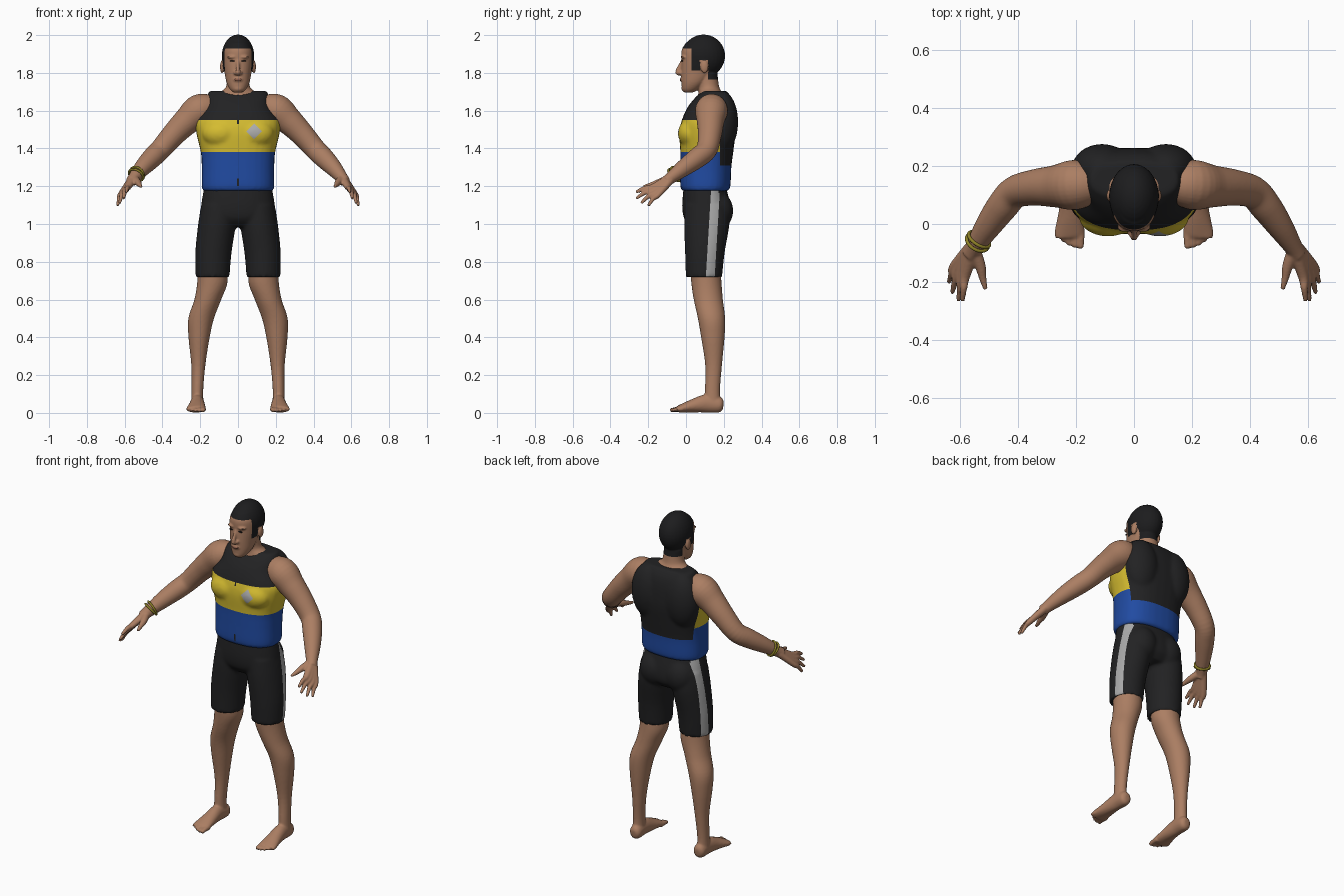
import bpy, bmesh, math
from mathutils import Vector, Matrix

cube = bpy.data.objects.get("Cube")
if cube:
    bpy.data.objects.remove(cube, do_unlink=True)


def material(name, r, g, b):
    m = bpy.data.materials.new(name)
    m.use_nodes = True
    m.diffuse_color = (r, g, b, 1)
    m.node_tree.nodes["Principled BSDF"].inputs["Base Color"].default_value = (r, g, b, 1)
    return m


SKIN = material("skin", .41, .21, .125)
LIPS = material("lips", .26, .11, .07)
HAIR = material("hair black", .012, .012, .013)
BLACK = material("fabric black", .016, .016, .017)
YELLOW = material("vest yellow", .66, .5, .03)
BLUE = material("vest blue", .015, .07, .36)
GREY = material("silver grey", .4, .4, .4)
OLIVE = material("bracelet olive", .27, .22, .02)


def smooth_path(points, steps=5):
    """Catmull-Rom interpolation of rows of any length."""
    rows, last = [], len(points) - 1
    for i in range(last):
        a, b, c, d = (points[max(0, min(last, i + k))] for k in (-1, 0, 1, 2))
        for j in range(steps):
            t = j / steps
            rows.append([q + .5 * t * (r - p + t * (2 * p - 5 * q + 4 * r - s + t * (3 * (q - r) + s - p)))
                         for p, q, r, s in zip(a, b, c, d)])
    return rows + [list(points[-1])]


def tube(bm, points, side=1, flat=False, power=1.0, sides=32):
    """Loft rows of (x, y, z, radius, radius); flat keeps rings level."""
    rows = smooth_path(points)
    centres = [Vector((r[0] * side, r[1], r[2])) for r in rows]
    rings = []
    for i, row in enumerate(rows):
        across, up = Vector((1, 0, 0)), Vector((0, 1, 0))
        if not flat:
            along = centres[min(i + 1, len(rows) - 1)] - centres[max(i - 1, 0)]
            across = along.cross(Vector((0, 0, 1))).normalized()
            up = across.cross(along).normalized()
        ring = []
        for k in range(sides):
            angle = math.tau * k / sides
            c, s = math.cos(angle), math.sin(angle)
            c, s = math.copysign(abs(c) ** power, c), math.copysign(abs(s) ** power, s)
            ring.append(bm.verts.new(centres[i] + across * c * row[3] + up * s * row[4]))
        rings.append(ring)
    for low, high in zip(rings, rings[1:]):
        for k in range(sides):
            n = (k + 1) % sides
            bm.faces.new((low[k], low[n], high[n], high[k]))
    bm.faces.new(rings[0])
    bm.faces.new(rings[-1])


def slab(rows):
    """Turn (z, half width, front y, back y) into loft rows."""
    return [(0, (f + b) / 2, z, w, (b - f) / 2) for z, w, f, b in rows]


def ball(bm, centre, size):
    bmesh.ops.create_uvsphere(bm, u_segments=28, v_segments=18, radius=1,
                              matrix=Matrix.Translation(centre) @ Matrix.Diagonal((*size, 1)))


def finish(name, bm, mats, voxel=None, relax=3):
    """Make the object; with a voxel size its parts melt into one skin."""
    bmesh.ops.recalc_face_normals(bm, faces=bm.faces)
    mesh = bpy.data.meshes.new(name)
    bm.to_mesh(mesh)
    bm.free()
    obj = bpy.data.objects.new(name, mesh)
    bpy.context.collection.objects.link(obj)
    if voxel:
        remesh = obj.modifiers.new("melt", "REMESH")
        remesh.mode, remesh.voxel_size = "VOXEL", voxel
        relaxer = obj.modifiers.new("relax", "SMOOTH")
        relaxer.factor, relaxer.iterations = .5, relax
        bpy.context.view_layer.update()
        graph = bpy.context.evaluated_depsgraph_get()
        melted = bpy.data.meshes.new_from_object(obj.evaluated_get(graph))
        obj.modifiers.clear()
        obj.data = melted
        bpy.data.meshes.remove(mesh)
        melted.name = name
    obj.data.materials.clear()
    for m in mats:
        obj.data.materials.append(m)
    obj.data.shade_smooth()
    return obj


def paint(obj, rule, cuts=()):
    """Cut clean borders, then choose each face's colour by rule."""
    bm = bmesh.new()
    bm.from_mesh(obj.data)
    for point, normal in cuts:
        bmesh.ops.bisect_plane(bm, geom=bm.verts[:] + bm.edges[:] + bm.faces[:],
                               dist=.00001, plane_co=point, plane_no=normal)
    for f in bm.faces:
        f.material_index = rule(f.calc_center_median(), f.normal)
    bm.to_mesh(obj.data)
    bm.free()


# Vest: torso, chest and shoulder blades
bm = bmesh.new()
tube(bm, slab([(1.175, .183, -.018, .222), (1.2, .192, -.03, .235), (1.3, .192, -.03, .24),
               (1.38, .197, -.03, .25), (1.48, .22, -.035, .262), (1.55, .222, -.022, .262),
               (1.62, .175, .01, .255), (1.67, .168, .05, .24), (1.705, .15, .09, .215)]),
     flat=True, power=.82)
for s in (-1, 1):
    ball(bm, (s * .09, .025, 1.48), (.1, .068, .075))
    ball(bm, (s * .11, .19, 1.54), (.105, .086, .165))
vest = finish("vest", bm, [BLACK, YELLOW, BLUE, GREY], .01)


def vest_rule(c, n):
    if c.y > .18:
        return 0 if c.z > 1.31 else 2
    if c.y < .1 and abs(c.x - .085) + abs(c.z - 1.49) < .042:
        return 3
    if c.y < .1 and abs(c.x) < .004 and (c.z > 1.53 or 1.2 < c.z < 1.24):
        return 0
    return 0 if c.z > 1.55 else 1 if c.z > 1.38 else 2


level, depth, wide = (0, 0, 1), (0, 1, 0), (1, 0, 0)
paint(vest, vest_rule,
      [((0, 0, z), level) for z in (1.2, 1.24, 1.31, 1.38, 1.53, 1.55)]
      + [((0, .18, 0), depth)] + [((s * .004, 0, 0), wide) for s in (-1, 1)]
      + [((.085 + s * .042, 0, 1.49), (1, 0, t)) for s in (-1, 1) for t in (-1, 1)])

# Shorts with a stripe down each outer side
bm = bmesh.new()
tube(bm, slab([(1.2, .178, -.012, .21), (1.1, .195, -.02, .235), (1.03, .195, -.01, .235),
               (.985, .13, .03, .2)]), flat=True, power=.9)
for s in (-1, 1):
    tube(bm, [(.1, .11, 1.1, .095, .115), (.111, .11, 1, .1, .12),
              (.13, .1, .85, .096, .105), (.135, .095, .72, .09, .096)], s, True)
    ball(bm, (s * .085, .16, 1.07), (.09, .09, .105))
shorts = finish("shorts", bm, [BLACK, GREY], .01)
paint(shorts, lambda c, n: int(abs(n.x) > .5 and abs(c.x) > .15 and .105 < c.y - .06 * (c.z - .72) < .152),
      [((0, y, .72), (0, 1, -.06)) for y in (.105, .152)])

# Fingertips from index to little finger, then the thumb
TIPS = [(.592, -.265, 1.168), (.605, -.264, 1.135), (.627, -.238, 1.11), (.638, -.2, 1.096)]

for s, label in ((-1, "right"), (1, "left")):
    # Arm and hand
    bm = bmesh.new()
    arm = [(.12, .14, 1.62, .06), (.2, .135, 1.603, .086), (.27, .13, 1.545, .073),
           (.34, .126, 1.475, .063), (.41, .11, 1.395, .056), (.455, .06, 1.35, .054),
           (.505, -.01, 1.298, .045), (.55, -.08, 1.245, .032), (.565, -.105, 1.225, .03)]
    tube(bm, [(*p, p[3]) for p in arm], s)
    for i, tip in enumerate(TIPS):
        k = i / 3
        knuckle = (.582 + .038 * k, -.178 + .03 * k, 1.195 - .04 * k)
        middle = [(a + b) / 2 for a, b in zip(knuckle, tip)]
        middle[2] += .008
        tube(bm, [(.552 + .012 * k, -.085, 1.245 - .014 * k, .024, .022), (*knuckle, .018, .016),
                  (*middle, .012, .012), (*tip, .008, .008)], s, sides=16)
    tube(bm, [(.55, -.09, 1.24, .022, .022), (.53, -.145, 1.22, .019, .018),
              (.522, -.185, 1.208, .013, .013), (.512, -.225, 1.198, .008, .008)], s, sides=16)
    finish(label + "_arm", bm, [SKIN], .005, 4)

    # Leg, foot and toes
    bm = bmesh.new()
    tube(bm, [(.135, .1, .8, .075, .08), (.136, .108, .69, .08, .08), (.16, .118, .6, .071, .077),
              (.195, .135, .5, .068, .072), (.206, .142, .4, .056, .062), (.21, .146, .25, .037, .044),
              (.215, .14, .12, .031, .04), (.215, .14, .04, .034, .045)], s, True)
    tube(bm, [(.213, .198, .04, .015, .02), (.213, .18, .042, .034, .04), (.215, .11, .05, .036, .048),
              (.217, .04, .038, .043, .036), (.222, -.03, .022, .052, .021),
              (.222, -.045, .018, .048, .016)], s)
    for i in range(5):
        x, tip, fat = .184 + .02 * i, -.084 + .0025 * i * i, .016 - .0015 * i
        tube(bm, [(x, -.02, .02, fat, fat), (x, (tip - .03) / 2, .018, fat * .8, fat * .8),
                  (x, tip, .013, fat * .65, fat * .65)], s, sides=16)
    finish(label + "_leg", bm, [SKIN], .006)

# Head: neck, face, skull, nose and ears
bm = bmesh.new()
tube(bm, [(0, .13, 1.64, .12, .08), (0, .13, 1.69, .105, .065), (0, .12, 1.725, .064, .056),
          (0, .11, 1.8, .058, .056)], flat=True)
tube(bm, slab([(1.697, .026, -.012, .04), (1.715, .044, -.021, .07), (1.75, .061, -.024, .11),
               (1.8, .071, -.026, .15), (1.86, .079, -.024, .17), (1.92, .077, -.023, .17),
               (1.96, .058, .0, .15)]), flat=True, power=.93)
ball(bm, (0, .093, 1.89), (.086, .114, .113))
tube(bm, [(0, -.018, 1.868, .007, .008), (0, -.032, 1.835, .009, .011),
          (0, -.045, 1.805, .013, .013), (0, -.03, 1.792, .015, .01)], sides=16)
ball(bm, (0, -.019, 1.764), (.026, .013, .013))
ball(bm, (0, -.008, 1.717), (.025, .016, .016))
for s in (-1, 1):
    ball(bm, (s * .03, -.012, 1.884), (.028, .016, .009))
    ball(bm, (s * .015, -.028, 1.8), (.009, .012, .009))
    ball(bm, (s * .084, .098, 1.832), (.011, .021, .034))
head = finish("head", bm, [SKIN, HAIR], .005, 3)


def hair_rule(c, n):
    if abs(c.x) > .081 and c.z < 1.866 and .074 < c.y < .122:
        return 0
    line = 1.93 if c.y < .03 else 1.812 if c.y < .076 else 1.845 if c.y < .118 else 1.765
    return int(c.z > line)


paint(head, hair_rule, [((0, 0, 1.93), level), ((0, 0, 1.765), level), ((0, .03, 0), depth)])

# Eyes, brows and mouth
for s, label in ((-1, "right"), (1, "left")):
    for part, height, size in (("eye", 1.863, (.013, .006, .004)), ("brow", 1.885, (.021, .006, .004))):
        bm = bmesh.new()
        ball(bm, (s * .031, -.02, height), size)
        finish(label + "_" + part, bm, [HAIR])
bm = bmesh.new()
ball(bm, (0, -.027, 1.764), (.022, .006, .007))
finish("mouth", bm, [LIPS])

# Pair of bracelets on the right wrist
axis = Vector((-.045, -.07, -.055))
for i, tilt in enumerate((-.12, .12)):
    turn = axis.to_track_quat("Z", "Y").to_matrix() @ Matrix.Rotation(tilt, 3, "X")
    bpy.ops.mesh.primitive_torus_add(major_radius=.041, minor_radius=.006, major_segments=32,
                                     minor_segments=10, rotation=turn.to_euler(),
                                     location=Vector((-.537, -.058, 1.262)) + axis * (.12 * i - .06))
    band = bpy.context.object
    band.name = "bracelet_" + ("upper", "lower")[i]
    band.data.materials.append(OLIVE)
    band.data.shade_smooth()
